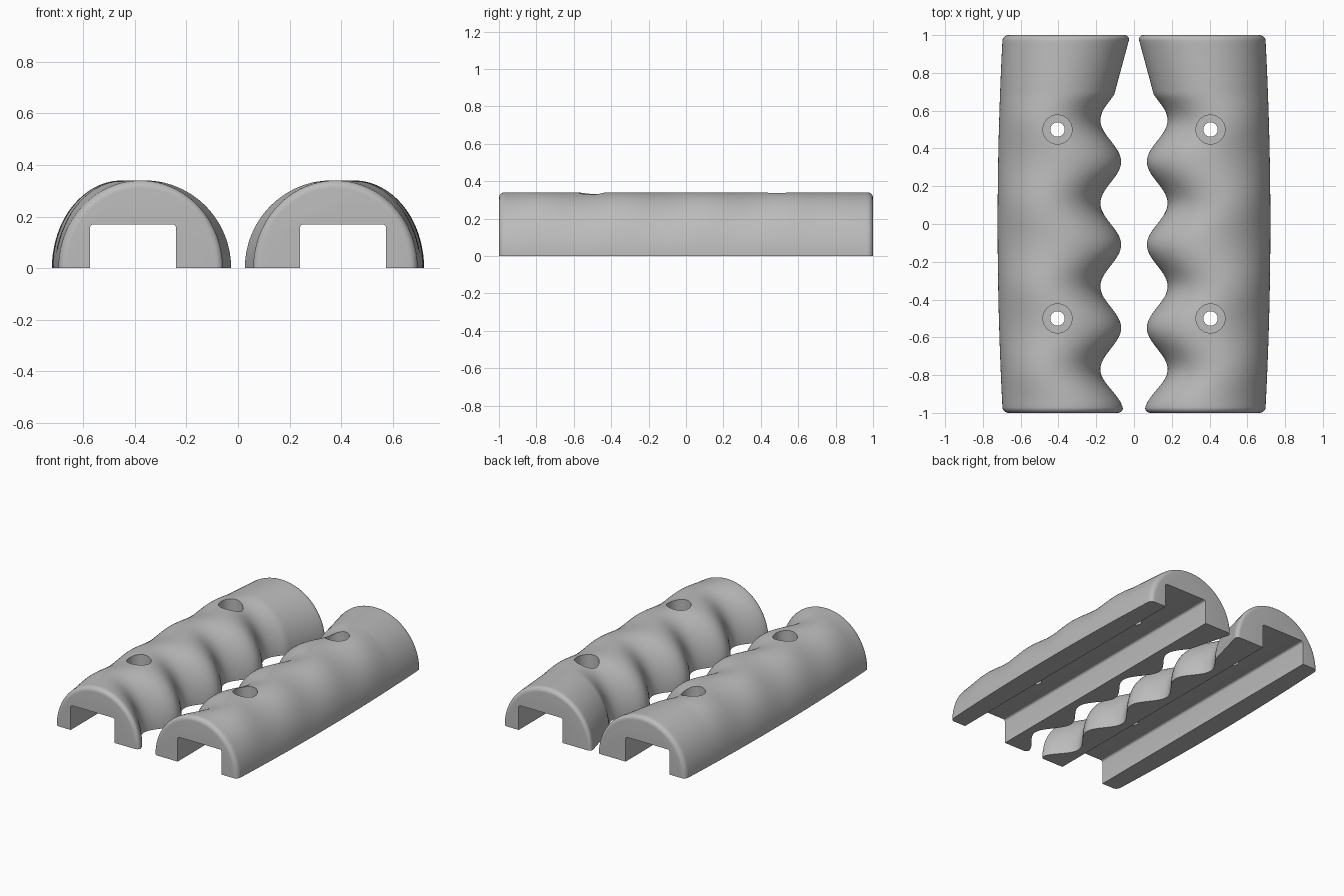
import bpy, bmesh, math
from mathutils import Matrix

cube = bpy.data.objects.get("Cube")
if cube:
    bpy.data.objects.remove(cube)

grey = bpy.data.materials.new("plain grey")
grey.use_nodes = True
color = (0.5, 0.5, 0.5, 1)
grey.diffuse_color = color
grey.node_tree.nodes["Principled BSDF"].inputs["Base Color"].default_value = color

HEIGHT = 0.34
FILLET = 0.03
CH_IN, CH_OUT, CH_TOP, CH_R = 0.24, 0.575, 0.17, 0.015
ARC = 56


def inner_edge(y):
    """Finger waves, then a straight flare towards the back end."""
    if y > 0.68:
        return 0.106 - (y - 0.68) * 0.27
    x = 0.123 + 0.055 * math.cos(math.tau * (y - 0.55) / 0.44)
    return x - 0.012 * max(0, (-0.8 - y) / 0.2)


def outer_edge(y):
    return 0.722 - 0.027 * y * y


def section(y, inset):
    """Half ellipse over a rounded square channel, as (x, z) points."""
    a, b = inner_edge(y) + inset, outer_edge(y) - inset
    mid, rad = (a + b) / 2, (b - a) / 2
    pts = []
    for i in range(ARC + 1):
        t = math.pi * i / ARC
        pts.append((mid - rad * math.cos(t), (HEIGHT - inset) * math.sin(t)))
    pts.append((CH_OUT, 0))
    for cx, start in ((CH_OUT - CH_R, 0), (CH_IN + CH_R, 90)):
        for k in range(5):
            t = math.radians(start + 22.5 * k)
            pts.append((cx + CH_R * math.cos(t), CH_TOP - CH_R + CH_R * math.sin(t)))
    pts.append((CH_IN, 0))
    return pts


def stations():
    """Positions along the grip with the inset of the rounded ends."""
    n, steps = 110, 6
    end = [(1 - FILLET + FILLET * math.sin(t), FILLET * (1 - math.cos(t)))
           for t in (math.pi / 2 * k / steps for k in range(1, steps + 1))]
    body = [((1 - FILLET) * (2 * i / n - 1), 0) for i in range(n + 1)]
    return [(-y, d) for y, d in reversed(end)] + body + end


def new_object(name, bm):
    bmesh.ops.recalc_face_normals(bm, faces=bm.faces)
    mesh = bpy.data.meshes.new(name)
    bm.to_mesh(mesh)
    bm.free()
    mesh.materials.append(grey)
    obj = bpy.data.objects.new(name, mesh)
    bpy.context.collection.objects.link(obj)
    return obj


def screw_cutter(side):
    """Stepped round cutters for the two countersunk screw holes."""
    bm = bmesh.new()
    profile = [(0.038, 0.1), (0.038, 0.235), (0.077, 0.235), (0.077, 0.45)]
    n = 40
    for y in (-0.5, 0.5):
        rings = [[bm.verts.new((side * 0.405 + r * math.cos(math.tau * i / n),
                                y + r * math.sin(math.tau * i / n), z))
                  for i in range(n)] for r, z in profile]
        for lo, hi in zip(rings, rings[1:]):
            for i in range(n):
                j = (i + 1) % n
                bm.faces.new((lo[i], lo[j], hi[j], hi[i]))
        bm.faces.new(rings[0])
        bm.faces.new(rings[-1])
    obj = new_object("screw_hole_cutter", bm)
    obj.hide_render = True
    return obj


def grip(name, side):
    # Lofted body
    bm = bmesh.new()
    rings = [[bm.verts.new((side * x, y, z)) for x, z in section(y, d)]
             for y, d in stations()]
    count = len(rings[0])
    for lo, hi in zip(rings, rings[1:]):
        for i in range(count):
            j = (i + 1) % count
            bm.faces.new((lo[i], lo[j], hi[j], hi[i]))
    bm.faces.new(rings[0])
    bm.faces.new(rings[-1])
    obj = new_object(name, bm)

    # Screw holes
    cutter = screw_cutter(side)
    mod = obj.modifiers.new("screw_holes", 'BOOLEAN')
    mod.operation = 'DIFFERENCE'
    mod.solver = 'EXACT'
    mod.object = cutter
    bpy.ops.object.select_all(action='DESELECT')
    obj.select_set(True)
    bpy.context.view_layer.objects.active = obj
    bpy.ops.object.modifier_apply(modifier=mod.name)
    bpy.data.objects.remove(cutter)
    bpy.ops.object.shade_smooth_by_angle(angle=math.radians(35))


grip("left_grip", 1)
grip("right_grip", -1)
